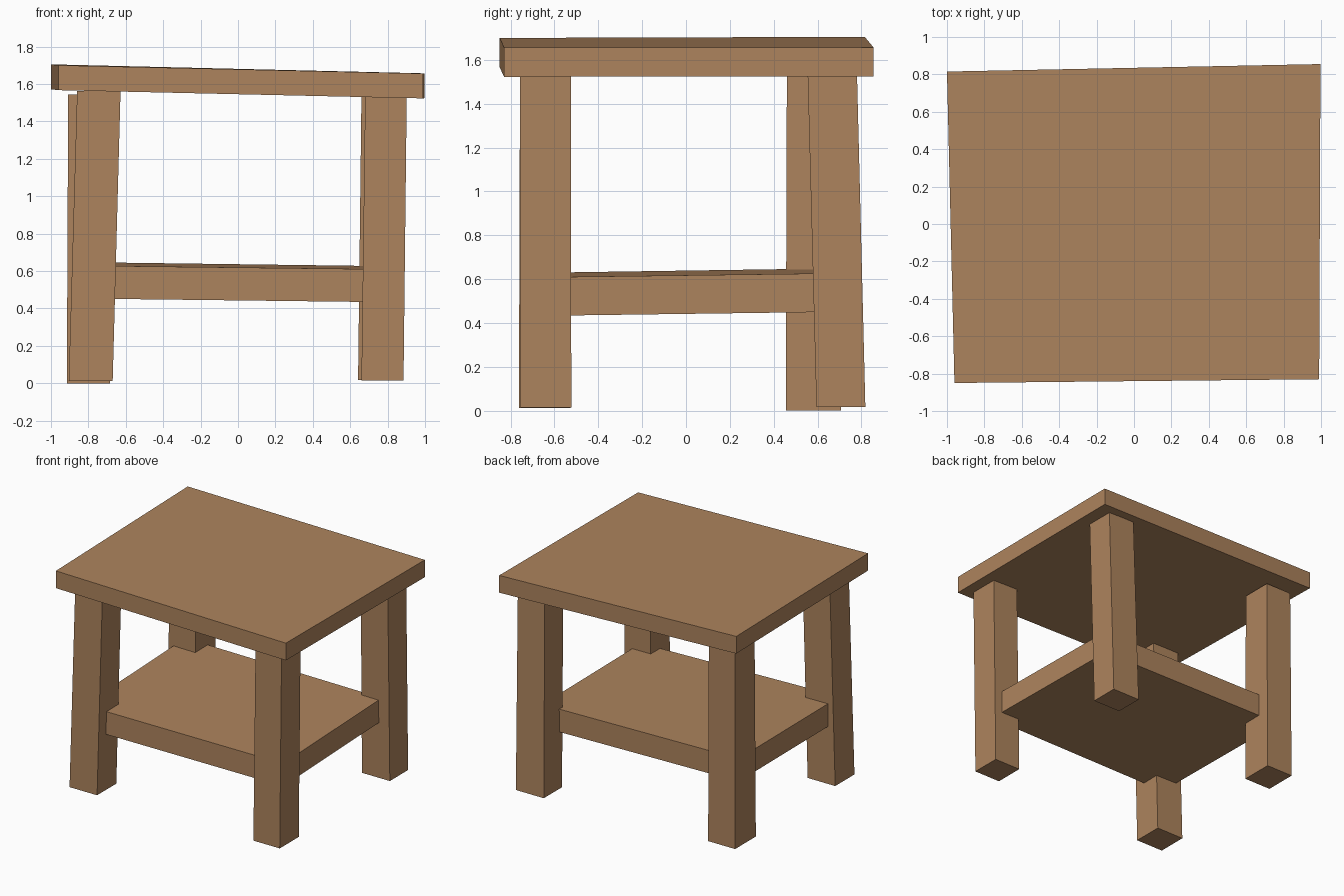
import bpy, bmesh

if "Cube" in bpy.data.objects:
    bpy.data.objects.remove(bpy.data.objects["Cube"])

wood = bpy.data.materials.new("warm wood")
wood.diffuse_color = (0.42, 0.23, 0.11, 1)
wood.use_nodes = True
wood.node_tree.nodes["Principled BSDF"].inputs["Base Color"].default_value = wood.diffuse_color


def block(name, bottom, top):
    """Six-sided block between two four-corner loops (front-left, front-right, back-right, back-left)."""
    bm = bmesh.new()
    lo = [bm.verts.new(p) for p in bottom]
    hi = [bm.verts.new(p) for p in top]
    bm.faces.new(lo[::-1])
    bm.faces.new(hi)
    for i in range(4):
        j = (i + 1) % 4
        bm.faces.new((lo[i], lo[j], hi[j], hi[i]))
    bmesh.ops.recalc_face_normals(bm, faces=bm.faces)
    mesh = bpy.data.meshes.new(name)
    bm.to_mesh(mesh)
    bm.free()
    mesh.materials.append(wood)
    obj = bpy.data.objects.new(name, mesh)
    bpy.context.collection.objects.link(obj)


def board(name, top, thickness):
    block(name, [(x, y, z - thickness) for x, y, z in top], top)


def rect(x0, x1, y0, y1, z):
    return [(x0, y0, z), (x1, y0, z), (x1, y1, z), (x0, y1, z)]


# Slightly crooked table top
board("table_top", [(-0.96, -0.85, 1.70), (0.99, -0.83, 1.656),
                    (0.997, 0.855, 1.657), (-1.0, 0.815, 1.705)], 0.133)

# Lower shelf, its corners sunk into the legs
board("shelf", [(-0.84, -0.675, 0.629), (0.83, -0.635, 0.609),
                (0.793, 0.62, 0.626), (-0.875, 0.607, 0.648)], 0.176)

# Legs, each leaning a little: bottom and top outlines (x0, x1, y0, y1, z)
legs = {
    "front_left_leg": ((-0.905, -0.67, -0.762, -0.527, 0.012), (-0.86, -0.628, -0.757, -0.525, 1.562)),
    "front_right_leg": ((0.66, 0.885, -0.755, -0.523, 0.015), (0.68, 0.902, -0.757, -0.525, 1.53)),
    "back_right_leg": ((0.642, 0.88, 0.595, 0.818, 0.018), (0.66, 0.89, 0.555, 0.78, 1.53)),
    "back_left_leg": ((-0.915, -0.685, 0.455, 0.708, 0.0), (-0.908, -0.685, 0.46, 0.70, 1.545)),
}
for name, (low, high) in legs.items():
    block(name, rect(*low), rect(*high))
